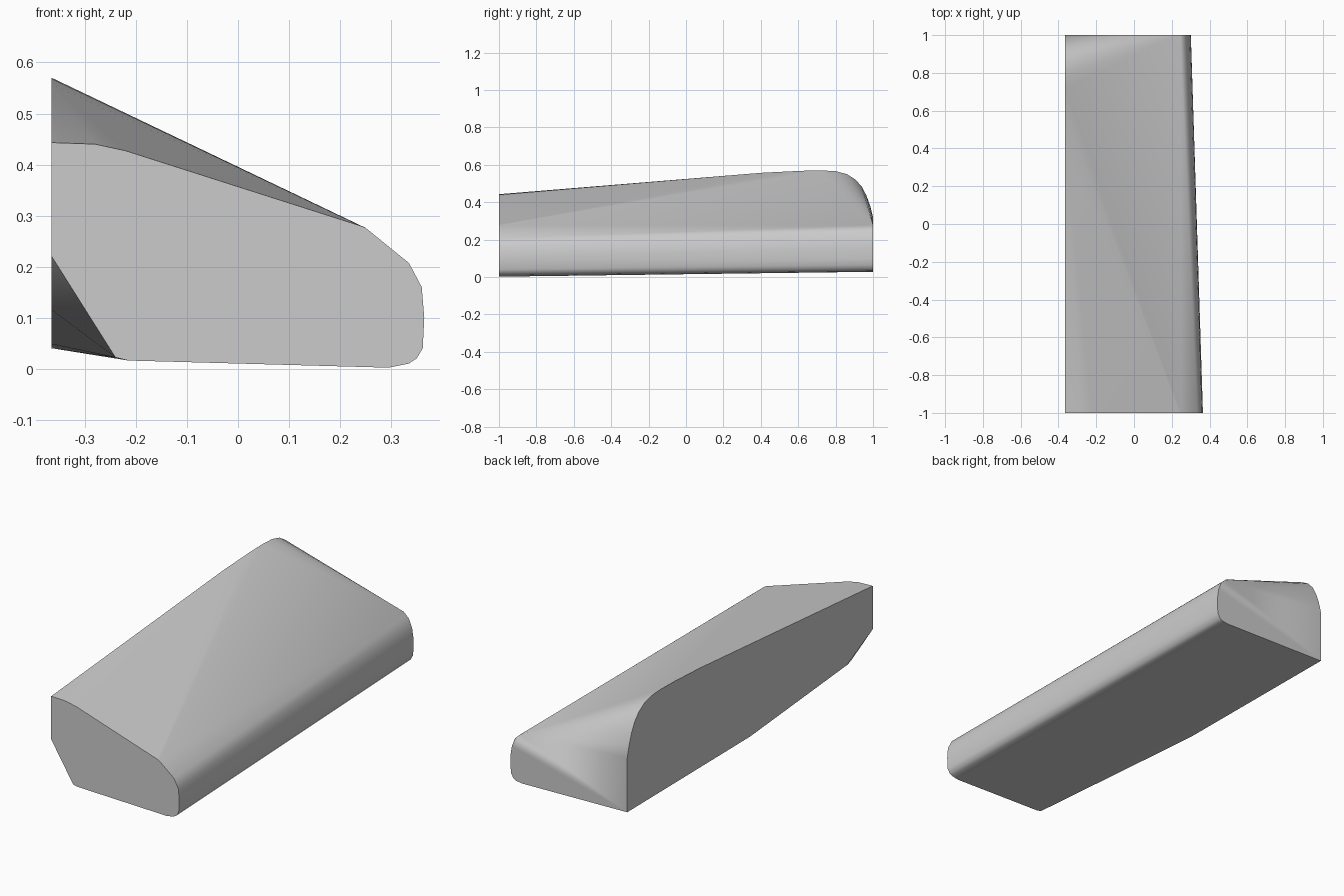
import bpy
import bmesh
import math

cube = bpy.data.objects.get("Cube")
if cube:
    bpy.data.objects.remove(cube, do_unlink=True)

# Single grey material
grey = bpy.data.materials.new("plain_grey")
grey.use_nodes = True
color = (0.6, 0.6, 0.6, 1)
grey.diffuse_color = color
grey.node_tree.nodes["Principled BSDF"].inputs["Base Color"].default_value = color

LEFT = -0.365

# Front end section (x, z) at y = -1
front = [(LEFT, 0.22), (LEFT, 0.443), (-0.28, 0.44), (-0.22, 0.427),
         (0.24, 0.28), (0.25, 0.276), (0.335, 0.207), (0.36, 0.16),
         (0.365, 0.1), (0.362, 0.04), (0.35, 0.02), (0.335, 0.01),
         (0.295, 0.002), (-0.215, 0.016), (-0.24, 0.022)]

# Back end section (x, z) at y = 1
back = [(LEFT, 0.04), (LEFT, 0.32), (0.245, 0.278), (0.275, 0.25),
        (0.293, 0.205), (0.3, 0.16), (0.301, 0.1), (0.297, 0.065),
        (0.285, 0.043), (0.268, 0.033), (0.235, 0.028)]

# Flat side outline (y, z): gently rising top, rounded back corner, curved keel
side = [(0.4, 0.557), (0.62, 0.568), (0.72, 0.57), (0.8, 0.566),
        (0.86, 0.55), (0.905, 0.522), (0.94, 0.483), (0.965, 0.435),
        (0.985, 0.38), (-0.79, 0.115), (0.0, 0.048)]

# Skin the three outlines into one convex body
bm = bmesh.new()
for y, section in ((-1, front), (1, back)):
    for x, z in section:
        bm.verts.new((x, y, z))
for y, z in side:
    bm.verts.new((LEFT, y, z))
hull = bmesh.ops.convex_hull(bm, input=bm.verts)
unused = {g for g in hull["geom_interior"] + hull["geom_unused"]
          if isinstance(g, bmesh.types.BMVert)}
bmesh.ops.delete(bm, geom=list(unused), context="VERTS")
bmesh.ops.dissolve_limit(bm, angle_limit=math.radians(0.4),
                         verts=bm.verts, edges=bm.edges)
bmesh.ops.recalc_face_normals(bm, faces=bm.faces)

mesh = bpy.data.meshes.new("tapered_body")
bm.to_mesh(mesh)
bm.free()
mesh.materials.append(grey)
body = bpy.data.objects.new("tapered_body", mesh)
bpy.context.collection.objects.link(body)

# Smooth rounded edges while keeping the end faces and side crisp
bpy.ops.object.select_all(action="DESELECT")
body.select_set(True)
bpy.context.view_layer.objects.active = body
bpy.ops.object.shade_smooth_by_angle(angle=math.radians(32))
weighted = body.modifiers.new("weighted_normals", "WEIGHTED_NORMAL")
weighted.keep_sharp = True
